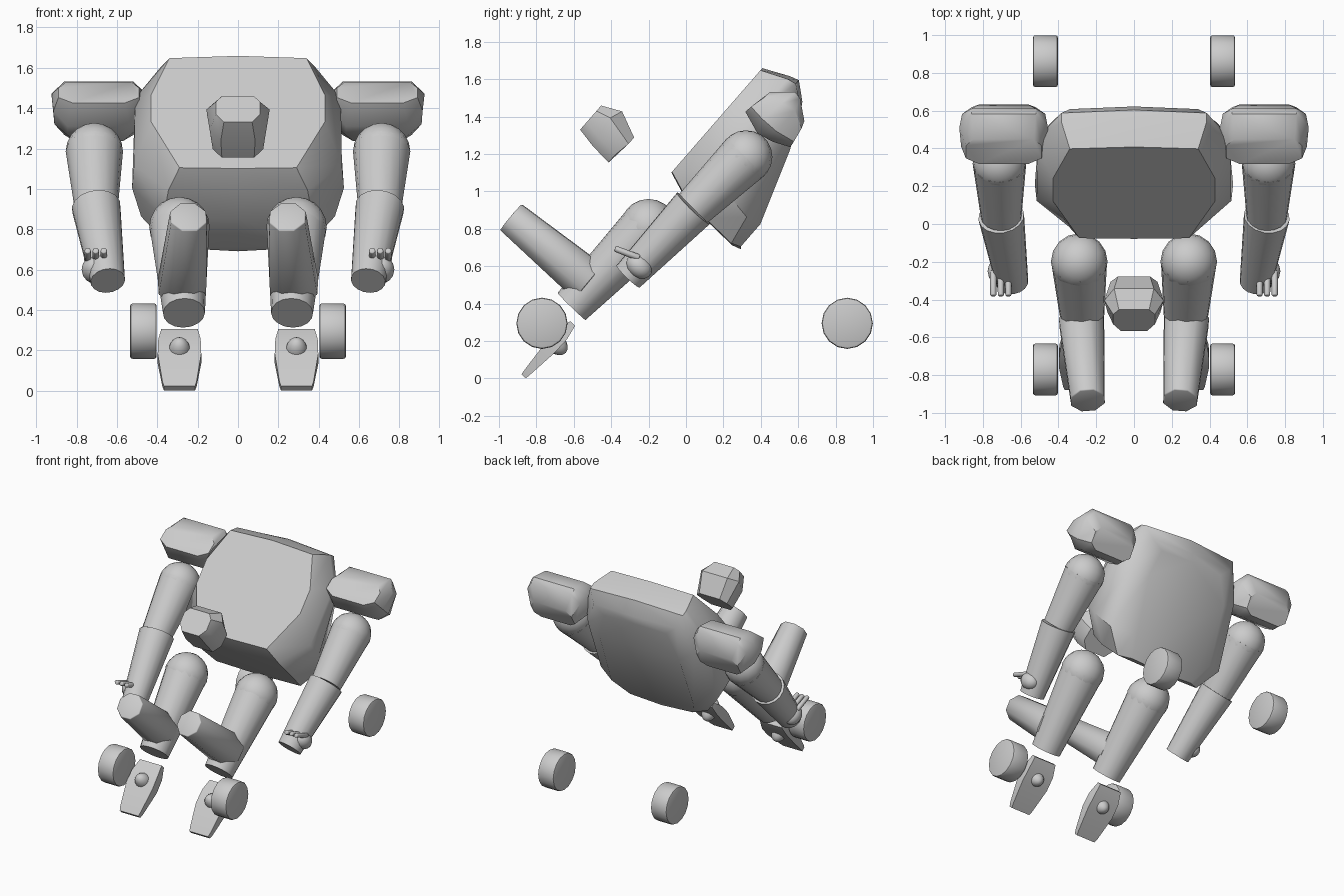
import bpy, bmesh, math
from mathutils import Vector, Matrix

if "Cube" in bpy.data.objects:
    bpy.data.objects.remove(bpy.data.objects["Cube"])

UP = Vector((0, .657, .754))      # lean direction of the body
FWD = Vector((0, -.754, .657))    # outward normal of the chest


def finish(bm, name, angle=40):
    bmesh.ops.recalc_face_normals(bm, faces=bm.faces)
    me = bpy.data.meshes.new(name)
    bm.to_mesh(me)
    bm.free()
    ob = bpy.data.objects.new(name, me)
    bpy.context.collection.objects.link(ob)
    bpy.ops.object.select_all(action='DESELECT')
    ob.select_set(True)
    bpy.context.view_layer.objects.active = ob
    bpy.ops.object.shade_smooth_by_angle(angle=math.radians(angle))
    return ob


def loft(name, origin, rings, angle=40):
    """Skin half-profiles of (x, up, forward) points, mirrored across x."""
    bm = bmesh.new()
    o = Vector(origin)
    loops = []
    for half in rings:
        pts = half + [(-x, u, n) for x, u, n in reversed(half) if x > 0]
        loops.append([bm.verts.new(o + Vector((x, 0, 0)) + UP * u + FWD * n) for x, u, n in pts])
    for a, b in zip(loops, loops[1:]):
        k = len(a)
        for i in range(k):
            j = (i + 1) % k
            bm.faces.new((a[i], a[j], b[j], b[i]))
    bm.faces.new(loops[0])
    bm.faces.new(loops[-1])
    return finish(bm, name, angle)


def tube(name, p, q, r1, r2, seg=16, bevel=0, turn=0):
    p, q = Vector(p), Vector(q)
    d = q - p
    bm = bmesh.new()
    bmesh.ops.create_cone(bm, cap_ends=True, segments=seg, radius1=r1, radius2=r2, depth=d.length)
    if bevel:
        rim = [e for e in bm.edges if any(len(f.verts) > 4 for f in e.link_faces)]
        bmesh.ops.bevel(bm, geom=rim, offset=bevel, segments=2, affect='EDGES', profile=.5)
    m = Matrix.Translation((p + q) / 2) @ d.to_track_quat('Z', 'Y').to_matrix().to_4x4()
    bm.transform(m @ Matrix.Rotation(turn, 4, 'Z'))
    return finish(bm, name, 46 if seg < 10 else 40)


def ball(name, c, r, axis=(0, 0, 1)):
    bm = bmesh.new()
    bmesh.ops.create_uvsphere(bm, u_segments=16, v_segments=10, radius=1)
    bm.transform(Matrix.Translation(c) @ Vector(axis).to_track_quat('Z', 'Y').to_matrix().to_4x4()
                 @ Matrix.Diagonal((*r, 1)))
    return finish(bm, name, 60)


# torso: flat chest, wide middle, sloping back
loft("torso", (0, -.075, 1.105), [
    [(0, -.005, 0), (.29, 0, 0), (.43, .3, 0), (.43, .48, 0), (.34, .72, 0), (0, .735, 0)],
    [(0, -.05, -.12), (.345, -.045, -.12), (.515, .14, -.14), (.51, .58, -.14), (.385, .78, -.14), (0, .80, -.14)],
    [(0, -.075, -.3), (.37, -.07, -.3), (.525, .11, -.28), (.50, .56, -.23), (.385, .79, -.19), (0, .815, -.19)],
    [(0, -.085, -.50), (.35, -.08, -.49), (.48, .08, -.46), (.44, .54, -.34), (.34, .73, -.27), (0, .74, -.28)],
    [(0, -.07, -.55), (.26, -.06, -.54), (.34, .10, -.54), (.33, .50, -.40), (.26, .68, -.31), (0, .69, -.31)],
], 45)

# head
loft("head", (0, -.42, 1.30), [
    [(.07, -.073, .13), (.11, -.02, .13), (.11, .06, .13), (.08, .098, .13)],
    [(.085, -.095, .02), (.14, -.04, .03), (.157, .08, .05), (.105, .148, .025)],
    [(.08, -.105, -.10), (.125, -.05, -.10), (.125, .04, -.115), (.085, .085, -.115)],
])

for s, side in ((-1, "left"), (1, "right")):
    # shoulder pad
    loft(side + "_shoulder", (s * .69, -.075, 1.105), [
        [(.13, .50, -.085), (.20, .54, -.09), (.20, .62, -.11), (.16, .665, -.115)],
        [(.155, .455, -.21), (.225, .53, -.18), (.235, .66, -.20), (.17, .755, -.215)],
        [(.155, .475, -.30), (.22, .53, -.28), (.22, .68, -.28), (.17, .745, -.26)],
        [(.12, .515, -.39), (.17, .55, -.385), (.17, .63, -.37), (.13, .67, -.355)],
    ])

    # arm
    shoulder, elbow, wrist = (s * .712, .32, 1.185), (s * .703, .04, .91), (s * .645, -.31, .545)
    ball(side + "_shoulder_joint", shoulder, (.142, .142, .142))
    tube(side + "_upper_arm", shoulder, elbow, .142, .108)
    tube(side + "_forearm", elbow, wrist, .122, .086)

    # hand and fingers
    ball(side + "_hand", (s * .715, -.25, .60), (.06, .075, .06), UP)
    for i in range(3):
        x = s * (.665 + .04 * i)
        tube(side + "_finger_%d" % (i + 1), (x, -.25, .645), (x, -.38, .695), .018, .016, 8, .005)

    # leg
    hip, knee = (s * .29, -.2, .81), (s * .268, -.612, .385)
    ball(side + "_hip_joint", hip, (.15, .15, .15))
    tube(side + "_thigh", hip, knee, .148, .104)
    tube(side + "_shin", (s * .278, -.515, .512), (s * .245, -.935, .862), .128, .096, 8, .006, math.pi / 8)

    # foot: thin tapered slab with an ankle joint through it
    toe = Vector((s * .29, -.868, .012))
    bm = bmesh.new()
    prof = [(0, .077, .016), (.03, .085, .02), (.20, .108, .036), (.30, .105, .036), (.385, .09, .018)]
    along = Vector((0, .68, .733))
    out = Vector((0, -.733, .68))
    rows = [[bm.verts.new(toe + along * t + out * (b * h) + Vector((a * w, 0, 0)))
             for a, b in ((-1, -1), (1, -1), (1, 1), (-1, 1))] for t, w, h in prof]
    for a, b in zip(rows, rows[1:]):
        for i in range(4):
            j = (i + 1) % 4
            bm.faces.new((a[i], a[j], b[j], b[i]))
    bm.faces.new(rows[0])
    bm.faces.new(rows[-1])
    finish(bm, side + "_foot")
    ball(side + "_ankle", (s * .29, -.705, .195), (.055, .055, .085), out)

    # wheels
    for y, end in ((-.77, "front"), (.862, "rear")):
        tube(side + "_" + end + "_wheel", (s * .403, y, .295), (s * .535, y, .295), .137, .137, 16, .012)
